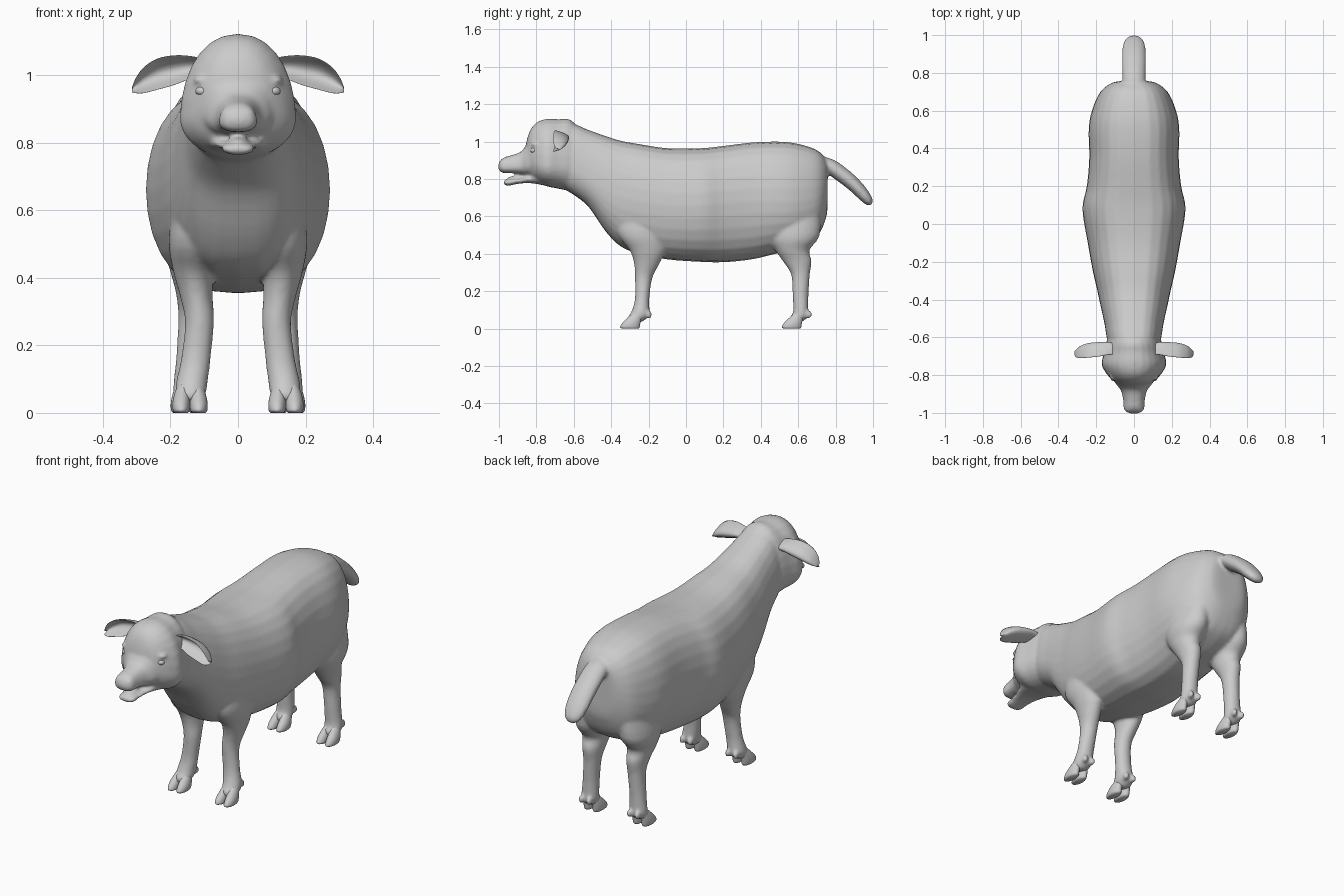
import bpy, bmesh, math
from mathutils import Vector, Matrix

SEG = 28


def smooth_rows(rows, steps=4):
    """Catmull-Rom interpolation of the section parameters."""
    out = []
    for i in range(len(rows) - 1):
        p0, p1, p2 = rows[max(i - 1, 0)], rows[i], rows[i + 1]
        p3 = rows[min(i + 2, len(rows) - 1)]
        for k in range(steps):
            t = k / steps
            out.append([b + 0.5 * t * (c - a + t * (2*a - 5*b + 4*c - d + t * (3*(b - c) + d - a)))
                        for a, b, c, d in zip(p0, p1, p2, p3)])
    return out + [list(rows[-1])]


def loft(bm, rows, point):
    """Skin closed rings; point(row, cos, sin) gives a ring vertex."""
    angles = [2 * math.pi * i / SEG for i in range(SEG)]
    rings = [[bm.verts.new(point(r, math.cos(a), math.sin(a))) for a in angles]
             for r in smooth_rows(rows)]
    for r0, r1 in zip(rings, rings[1:]):
        for i in range(SEG):
            j = (i + 1) % SEG
            bm.faces.new((r0[i], r0[j], r1[j], r1[i]))
    bm.faces.new(rings[0])
    bm.faces.new(rings[-1])


def ball(bm, center, size):
    bmesh.ops.create_uvsphere(bm, u_segments=16, v_segments=10, radius=1,
                              matrix=Matrix.Translation(center) @ Matrix.Diagonal((*size, 1)))


def finish(bm, name):
    bmesh.ops.recalc_face_normals(bm, faces=bm.faces)
    for f in bm.faces:
        f.smooth = True
    me = bpy.data.meshes.new(name)
    bm.to_mesh(me)
    bm.free()
    ob = bpy.data.objects.new(name, me)
    bpy.context.collection.objects.link(ob)
    return ob


def power(v, e):
    return math.copysign(abs(v) ** e, v)


# Upright section, row = y, top, bottom, height of widest point, half width
def upright(e):
    def point(r, c, s):
        y, top, bot, wide, w = r
        return (w * power(c, e), y, wide + s * ((top - wide) if s > 0 else (wide - bot)))
    return point


# Level section, row = z, front y, back y, x, half width
def level(side):
    return lambda r, c, s: (side * (r[3] + r[4] * c), (r[1] + r[2]) / 2 + s * (r[2] - r[1]) / 2, r[0])


bm = bmesh.new()
# Torso and neck
loft(bm, [(.757, .86, .66, .76, .06), (.748, .905, .59, .74, .115), (.70, .955, .49, .70, .178),
          (.6, .988, .43, .68, .223), (.5, 1.0, .405, .68, .24), (.35, .995, .37, .68, .237),
          (.2, .977, .355, .67, .25), (.08, .965, .357, .66, .273), (-.1, .965, .37, .66, .245),
          (-.25, .987, .40, .68, .218), (-.35, 1.005, .44, .70, .195), (-.43, 1.03, .52, .74, .178),
          (-.52, 1.062, .65, .80, .158), (-.6, 1.095, .715, .85, .145), (-.66, 1.10, .75, .87, .13)],
     upright(.7))
# Head
loft(bm, [(-.55, 1.05, .72, .86, .12), (-.62, 1.118, .735, .87, .145), (-.68, 1.12, .748, .87, .158),
          (-.74, 1.122, .76, .87, .172), (-.79, 1.108, .78, .88, .148), (-.825, 1.075, .80, .90, .115),
          (-.845, 1.03, .82, .91, .085), (-.857, .98, .85, .91, .04)], upright(.9))
# Muzzle, jaw and tongue
loft(bm, [(-.76, 1.03, .82, .90, .13), (-.84, .995, .82, .88, .10), (-.88, .948, .825, .87, .070),
          (-.93, .928, .832, .86, .058), (-.97, .917, .832, .86, .056), (-.992, .90, .838, .865, .046),
          (-1.003, .88, .855, .867, .02)], upright(.75))
loft(bm, [(-.74, .83, .762, .80, .10), (-.83, .82, .778, .80, .075), (-.90, .803, .774, .79, .054),
          (-.95, .80, .764, .783, .049), (-.975, .79, .77, .78, .03)], upright(.8))
ball(bm, (0, -.89, .807), (.03, .065, .009))

# Tail, row = y, z, radius across, radius in profile
tail = [(.66, .90, .05, .04), (.76, .872, .060, .042), (.84, .818, .063, .041), (.90, .768, .063, .038),
        (.95, .715, .058, .033), (.98, .68, .042, .024), (.992, .665, .018, .01)]
nrm = Vector((0, .64, .77))
loft(bm, tail, lambda r, c, s: Vector((r[2] * c, r[0], r[1])) + nrm * r[3] * s)

for side in (1, -1):
    # Front leg
    loft(bm, [(.70, -.37, -.10, .11, .07), (.52, -.37, -.10, .13, .075), (.42, -.302, -.11, .132, .06),
              (.35, -.278, -.14, .124, .049), (.27, -.273, -.18, .114, .043), (.16, -.273, -.196, .125, .044),
              (.09, -.292, -.195, .137, .047), (.06, -.312, -.205, .14, .045), (.035, -.31, -.235, .142, .03)],
         level(side))
    # Hind leg
    loft(bm, [(.66, .44, .72, .11, .08), (.50, .44, .715, .132, .085), (.42, .478, .66, .135, .066),
              (.36, .518, .672, .132, .053), (.29, .562, .662, .133, .044), (.18, .570, .655, .14, .042),
              (.09, .573, .654, .145, .046), (.06, .555, .648, .147, .045), (.035, .56, .62, .147, .03)],
         level(side))
    # Brows, nostril wings and dew claws
    ball(bm, (side * .105, -.80, .985), (.028, .03, .016))
    ball(bm, (side * .028, -.975, .885), (.022, .022, .02))
    for x, y in ((.137, -.20), (.145, .655)):
        for dx in (-.024, .024):
            ball(bm, (side * x + dx, y, .075), (.014, .02, .022))

body = finish(bm, "sheep_body")
rm = body.modifiers.new("blend", 'REMESH')
rm.mode = 'VOXEL'
rm.voxel_size = .0085
rm.use_smooth_shade = True
sm = body.modifiers.new("soften", 'SMOOTH')
sm.factor = .5
sm.iterations = 7

for side, tag in ((1, "left"), (-1, "right")):
    # Cupped ear, row = x, z, half height, y, half thickness
    bm = bmesh.new()
    loft(bm, [(.09, 1.02, .026, -.675, .016), (.14, 1.023, .034, -.68, .016), (.19, 1.015, .044, -.69, .014),
              (.24, 1.003, .046, -.695, .012), (.28, .985, .038, -.698, .011), (.303, .969, .022, -.695, .009),
              (.314, .957, .007, -.685, .004)],
         lambda r, c, s: (side * r[0], r[3] + r[4] * c + .045 * (r[2] / .046) * c * c * .5
                          + .03 * (r[2] / .046) * (1 - s * s) - .012 * s * s, r[1] + r[2] * s))
    finish(bm, "ear_" + tag)

    # Eye
    bm = bmesh.new()
    ball(bm, (side * .104, -.812, .953), (.022, .02, .015))
    finish(bm, "eye_" + tag)

    # Cloven hooves: two toes per foot
    for leg, x, toe in (("front", .142, -.352), ("hind", .147, .512)):
        bm = bmesh.new()
        for dx in (-.026, .026):
            loft(bm, [(.0, toe + .012, toe + .098, x + dx, .019), (.008, toe, toe + .104, x + dx, .025),
                      (.03, toe + .012, toe + .108, x + dx, .026), (.06, toe + .042, toe + .115, x + dx * .9, .022),
                      (.085, toe + .068, toe + .125, x + dx * .75, .016)], level(side))
        finish(bm, f"{leg}_hoof_{tag}")
